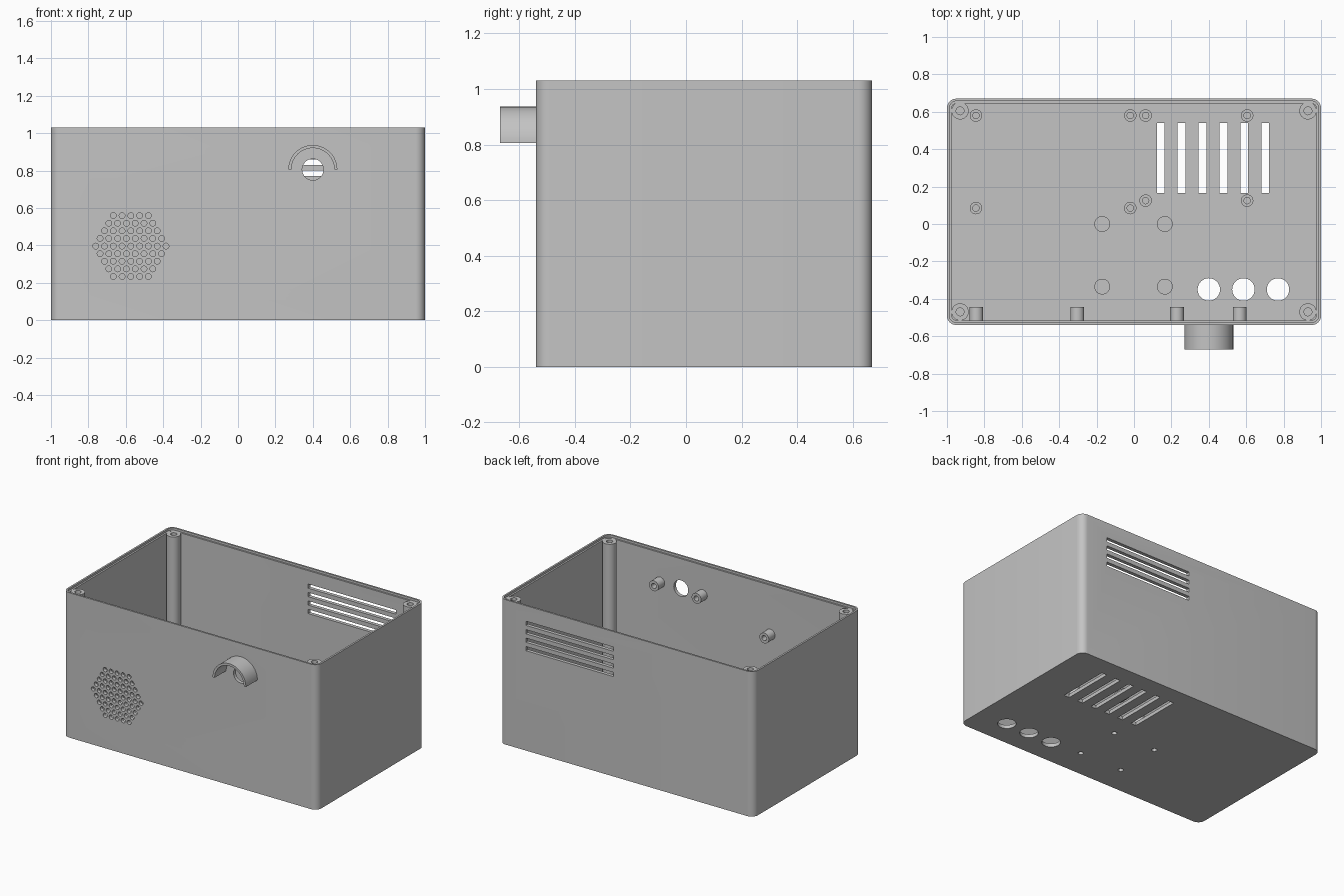
import bpy
import bmesh
import math
from mathutils import Matrix, Vector

if "Cube" in bpy.data.objects:
    bpy.data.objects.remove(bpy.data.objects["Cube"], do_unlink=True)

grey = bpy.data.materials.new("light grey plastic")
grey.use_nodes = True
grey.diffuse_color = (0.55, 0.55, 0.55, 1)
grey.node_tree.nodes["Principled BSDF"].inputs["Base Color"].default_value = grey.diffuse_color

HALF, FRONT, BACK, TOP, WALL = 1.0, -0.54, 0.67, 1.03, 0.025
TO_BACK = Matrix.Rotation(-math.pi / 2, 4, "X")    # turns +z to +y


def finish(bm, name):
    """Turn a bmesh into a named, smooth-by-angle object."""
    bmesh.ops.recalc_face_normals(bm, faces=bm.faces)
    mesh = bpy.data.meshes.new(name)
    bm.to_mesh(mesh)
    bm.free()
    obj = bpy.data.objects.new(name, mesh)
    bpy.context.collection.objects.link(obj)
    mesh.materials.append(grey)
    return obj


def smooth(obj):
    bpy.ops.object.select_all(action="DESELECT")
    obj.select_set(True)
    bpy.context.view_layer.objects.active = obj
    bpy.ops.object.shade_smooth_by_angle(angle=math.radians(35))


def prism(bm, points, direction):
    face = bm.faces.new([bm.verts.new(p) for p in points])
    new = bmesh.ops.extrude_face_region(bm, geom=[face])["geom"]
    verts = [v for v in new if isinstance(v, bmesh.types.BMVert)]
    bmesh.ops.translate(bm, verts=verts, vec=direction)


def rounded_block(bm, inset, radius, z0, z1):
    x, y0, y1 = HALF - inset, FRONT + inset, BACK - inset
    corners = [(x, y1), (-x, y1), (-x, y0), (x, y0)]
    points = []
    for i, (cx, cy) in enumerate(corners):
        cx -= math.copysign(radius, cx)
        cy -= math.copysign(radius, cy)
        for k in range(9):
            a = (i + k / 8) * math.pi / 2
            points.append((cx + radius * math.cos(a), cy + radius * math.sin(a), z0))
    prism(bm, points, (0, 0, z1 - z0))


def box(bm, x0, x1, y0, y1, z0, z1):
    prism(bm, [(x0, y0, z0), (x1, y0, z0), (x1, y1, z0), (x0, y1, z0)], (0, 0, z1 - z0))


def cylinder(bm, centre, radius, depth, turn=Matrix(), sides=32):
    bmesh.ops.create_cone(bm, cap_ends=True, segments=sides, radius1=radius, radius2=radius,
                          depth=depth, matrix=Matrix.Translation(centre) @ turn)


def lathe(name, profile, place, turn=Matrix()):
    """Spin an (r, z) profile around the local z axis."""
    bm = bmesh.new()
    verts = [bm.verts.new((r, 0, z)) for r, z in profile]
    edges = [bm.edges.new(pair) for pair in zip(verts, verts[1:])]
    bmesh.ops.spin(bm, geom=verts + edges, axis=(0, 0, 1), cent=(0, 0, 0),
                   angle=math.tau, steps=32, use_duplicate=False)
    bmesh.ops.remove_doubles(bm, verts=bm.verts, dist=0.0001)
    bmesh.ops.transform(bm, matrix=Matrix.Translation(place) @ turn, verts=bm.verts)
    smooth(finish(bm, name))


def bored(outer, inner, height, floor):
    """Profile of a post with a blind hole in its top."""
    return [(0, floor), (inner, floor), (inner, height), (outer, height), (outer, 0), (0, 0)]


def cut(obj, cutter_bm):
    cutter = finish(cutter_bm, "cutter")
    cutter.hide_render = True
    mod = obj.modifiers.new("cut", "BOOLEAN")
    mod.operation, mod.solver, mod.object = "DIFFERENCE", "EXACT", cutter
    bpy.context.view_layer.update()
    graph = bpy.context.evaluated_depsgraph_get()
    mesh = bpy.data.meshes.new_from_object(obj.evaluated_get(graph))
    obj.modifiers.clear()
    obj.data = mesh
    bpy.data.objects.remove(cutter, do_unlink=True)


# Open case with a small lid step inside the rim
bm = bmesh.new()
rounded_block(bm, 0, 0.05, 0, TOP)
case = finish(bm, "case")
bm = bmesh.new()
rounded_block(bm, WALL, 0.027, WALL, TOP + 0.1)
cut(case, bm)
bm = bmesh.new()
rounded_block(bm, 0.013, 0.038, TOP - 0.015, TOP + 0.1)
cut(case, bm)

# Openings in the floor and walls
KNOB_X, KNOB_Z = 0.4, 0.805
SPEAKER_X, SPEAKER_Z, PITCH = -0.573, 0.396, 0.047
foot_posts = [(x, y) for x in (-0.17, 0.165) for y in (0.0, -0.335)]
bm = bmesh.new()
for i in range(6):                                  # floor vents
    x = 0.143 + i * 0.1117
    box(bm, x - 0.021, x + 0.021, 0.165, 0.54, -0.1, 0.1)
for i in range(4):                                  # back wall vents
    z = 0.89 - i * 0.06
    box(bm, 0.1, 0.79, BACK - 0.1, BACK + 0.1, z, z + 0.03)
for x in (0.4, 0.585, 0.77):                        # round floor openings
    cylinder(bm, (x, -0.35, 0), 0.06, 0.2)
for x, y in foot_posts:                             # screw holes below
    cylinder(bm, (x, y, 0), 0.017, 0.2)
cylinder(bm, (KNOB_X, FRONT, KNOB_Z), 0.057, 0.2, TO_BACK)
for row in range(-4, 5):                            # hexagonal speaker grille
    count = 9 - abs(row)
    for k in range(count):
        x = SPEAKER_X + (k - (count - 1) / 2) * PITCH
        z = SPEAKER_Z + row * PITCH * math.sqrt(3) / 2
        cylinder(bm, (x, FRONT, z), 0.0155, 0.2, TO_BACK, 16)
cut(case, bm)
smooth(case)

# Half-round hood over the front opening
bm = bmesh.new()
arc = [math.pi * k / 32 for k in range(33)]
ring = [(0.131, a) for a in arc] + [(0.115, a) for a in reversed(arc)]
prism(bm, [(KNOB_X + r * math.cos(a), -0.67, KNOB_Z + r * math.sin(a)) for r, a in ring],
      Vector((0, 0.135, 0)))
smooth(finish(bm, "front_hood"))

# Tall lid screw posts in the corners
for x in (-0.93, 0.93):
    for y in (-0.47, 0.605):
        lathe("corner_post", bored(0.046, 0.021, TOP - 0.025, 0.6), (x, y, 0.01))

# Circuit board standoffs on the floor
boards = [((-0.845, -0.02), (0.085, 0.58)), ((0.062, 0.605), (0.125, 0.58))]
for xs, ys in boards:
    for x in xs:
        for y in ys:
            lathe("board_standoff", bored(0.033, 0.017, 0.12, 0.03), (x, y, 0.01))

# Solid-topped posts, bored from underneath
for x, y in foot_posts:
    lathe("floor_post", [(0, 0.1), (0.042, 0.1), (0.042, 0.0), (0.017, 0.0),
                         (0.017, 0.07), (0, 0.07)], (x, y, 0.015))

# Screw bosses inside the front wall
bosses = [(0.23, KNOB_Z), (0.565, KNOB_Z)]
bosses += [(SPEAKER_X + sx * 0.27, SPEAKER_Z + sz * 0.27) for sx in (-1, 1) for sz in (-1, 1)]
for x, z in bosses:
    lathe("wall_boss", bored(0.037, 0.018, 0.08, 0.015), (x, FRONT + 0.015, z), TO_BACK)
